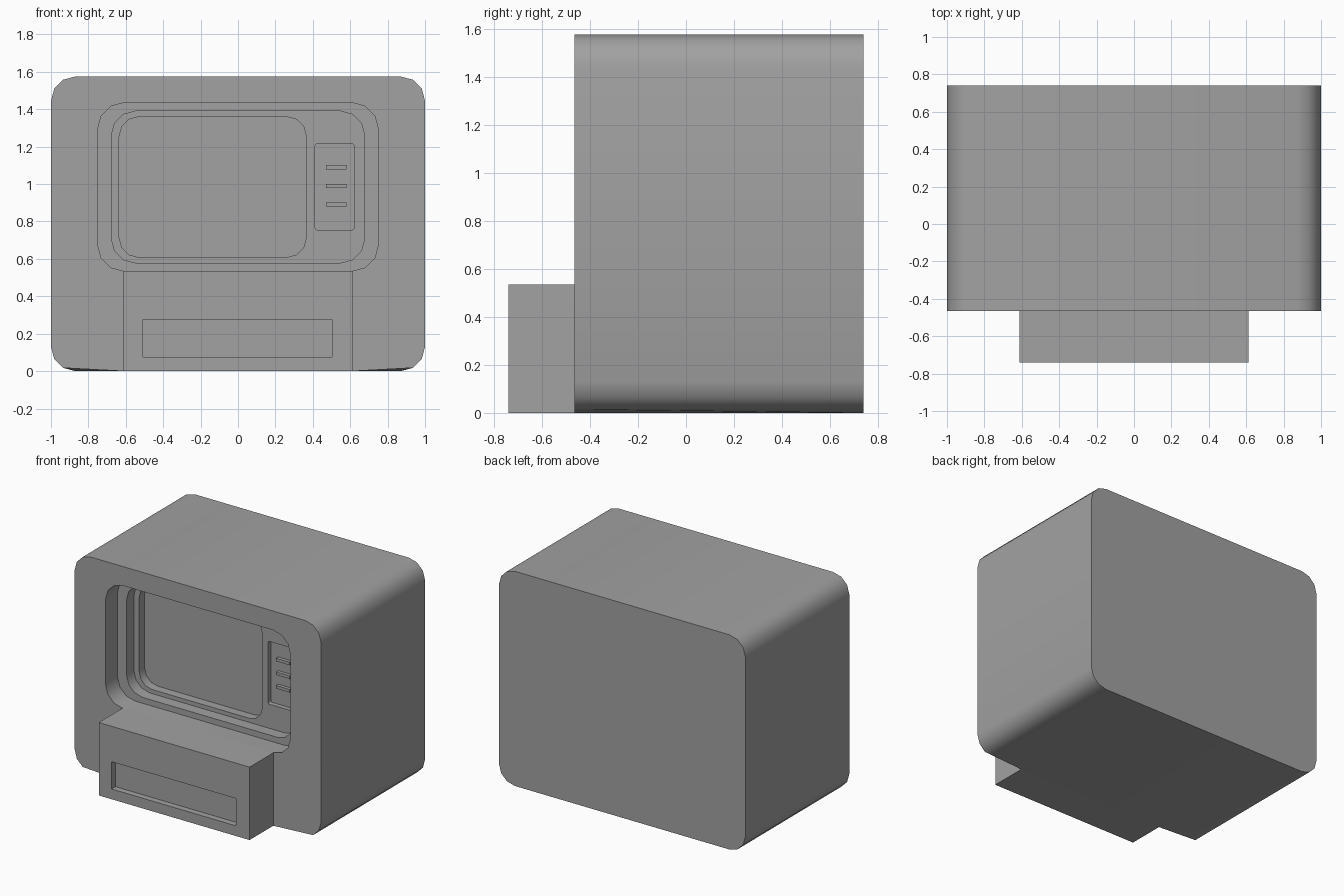
import bpy, bmesh
from math import cos, sin, radians

if "Cube" in bpy.data.objects:
    bpy.data.objects.remove(bpy.data.objects["Cube"], do_unlink=True)

GREY = (0.36, 0.36, 0.36, 1)
grey = bpy.data.materials.new("plain grey")
grey.use_nodes = True
grey.diffuse_color = GREY
grey.node_tree.nodes["Principled BSDF"].inputs["Base Color"].default_value = GREY

FRONT, BACK, NOSE = -0.465, 0.74, -0.74


def outline(x0, x1, z0, z1, r=0.0, seg=3):
    """Rectangle in x and z, with rounded corners if r is given."""
    if not r:
        return [(x1, z1), (x0, z1), (x0, z0), (x1, z0)]
    centres = [(x1 - r, z1 - r), (x0 + r, z1 - r), (x0 + r, z0 + r), (x1 - r, z0 + r)]
    pts = []
    for q, (cx, cz) in enumerate(centres):
        for i in range(seg + 1):
            a = radians(90 * (q + i / seg))
            pts.append((cx + r * cos(a), cz + r * sin(a)))
    return pts


def prism(name, pts, y0, y1):
    """Extrude an outline from y0 back to y1."""
    bm = bmesh.new()
    near = [bm.verts.new((x, y0, z)) for x, z in pts]
    far = [bm.verts.new((x, y1, z)) for x, z in pts]
    bm.faces.new(near)
    bm.faces.new(far[::-1])
    for i in range(len(pts)):
        j = (i + 1) % len(pts)
        bm.faces.new((near[i], far[i], far[j], near[j]))
    bmesh.ops.recalc_face_normals(bm, faces=bm.faces)
    mesh = bpy.data.meshes.new(name)
    bm.to_mesh(mesh)
    bm.free()
    mesh.materials.append(grey)
    ob = bpy.data.objects.new(name, mesh)
    bpy.context.collection.objects.link(ob)
    return ob


def carve(ob, pts, y0, y1):
    """Cut a recess and apply it."""
    cutter = prism("recess_cutter", pts, y0, y1)
    cutter.hide_render = True
    mod = ob.modifiers.new("recess", 'BOOLEAN')
    mod.operation, mod.solver, mod.object = 'DIFFERENCE', 'EXACT', cutter
    graph = bpy.context.evaluated_depsgraph_get()
    mesh = bpy.data.meshes.new_from_object(ob.evaluated_get(graph))
    ob.modifiers.clear()
    ob.data = mesh
    bpy.data.objects.remove(cutter, do_unlink=True)


# Casing, with the front lower corners lifted slightly
shell = outline(-1, 1, 0, 1.575, 0.13)
shell[12:12] = [(-0.61, 0), (0.61, 0)]
casing = prism("casing", shell, FRONT, BACK)
for v in casing.data.vertices:
    if v.co.y < 0 and v.co.z < 0.001 and abs(v.co.x) > 0.8:
        v.co.z = 0.014

# Stepped screen surround, screen and control panel
bezel = FRONT + 0.14
plate = bezel + 0.085
panel_back = plate + 0.035
carve(casing, outline(-0.75, 0.75, 0.535, 1.435, 0.14), FRONT - 0.1, bezel)
carve(casing, outline(-0.677, 0.677, 0.578, 1.39, 0.13), bezel - 0.05, plate)
carve(casing, outline(-0.635, 0.365, 0.608, 1.36, 0.105), plate - 0.05, plate + 0.065)
carve(casing, outline(0.413, 0.62, 0.755, 1.215, 0.01), plate - 0.05, panel_back)
parts = [casing]

# Raised bars on the control panel
for i in range(3):
    z = 0.89 + 0.1 * i
    parts.append(prism(f"control_bar_{i + 1}", outline(0.47, 0.58, z - 0.011, z + 0.011),
                       panel_back - 0.025, panel_back))

# Front drawer block with its slot
block = prism("front_block", outline(-0.612, 0.612, 0, 0.535), NOSE, FRONT)
carve(block, outline(-0.508, 0.503, 0.075, 0.275), NOSE - 0.1, NOSE + 0.045)
parts.append(block)

# Smooth the rounded corners, keep the other edges sharp
bpy.ops.object.select_all(action='DESELECT')
for ob in parts:
    ob.select_set(True)
bpy.context.view_layer.objects.active = casing
bpy.ops.object.shade_smooth_by_angle(angle=radians(40))
